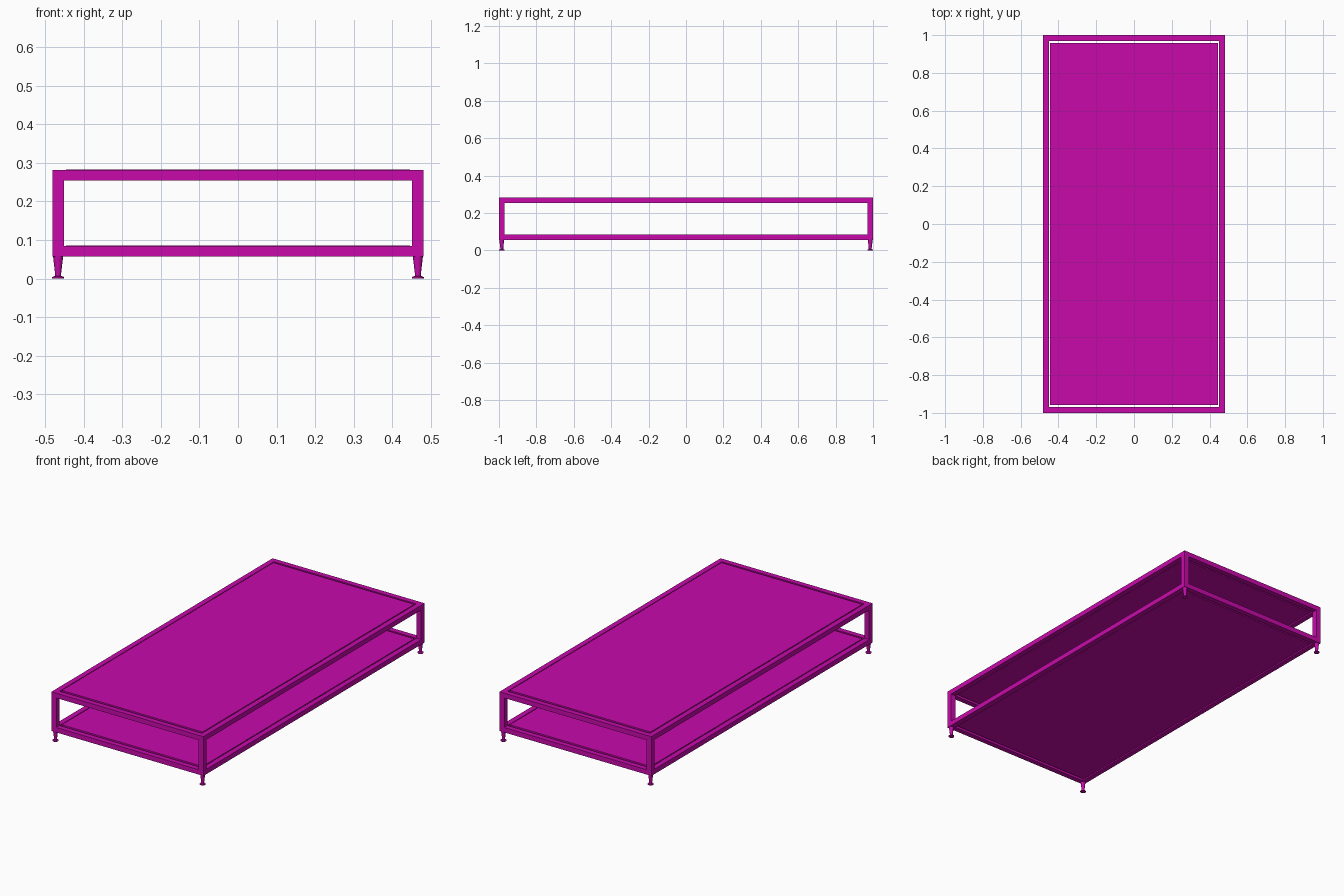
import bpy
import bmesh
import math

old = bpy.data.objects.get("Cube")
if old:
    bpy.data.objects.remove(old, do_unlink=True)

# Overall dimensions
HX, HY, HEIGHT = 0.481, 1.0, 0.282
TUBE, RAIL_H = 0.03, 0.028
FRAME_Z = 0.057
LEVELS = {"lower": FRAME_Z, "upper": HEIGHT - RAIL_H}

magenta = bpy.data.materials.new("magenta")
magenta.use_nodes = True
colour = (0.58, 0.003, 0.41, 1)
magenta.diffuse_color = colour
magenta.node_tree.nodes["Principled BSDF"].inputs["Base Color"].default_value = colour


def add_object(name, bm):
    mesh = bpy.data.meshes.new(name)
    bm.to_mesh(mesh)
    bm.free()
    mesh.materials.append(magenta)
    obj = bpy.data.objects.new(name, mesh)
    bpy.context.collection.objects.link(obj)
    return obj


def box(name, centre, size):
    bm = bmesh.new()
    bmesh.ops.create_cube(bm, size=1)
    bmesh.ops.scale(bm, vec=size, verts=bm.verts)
    bmesh.ops.translate(bm, vec=centre, verts=bm.verts)
    return add_object(name, bm)


def turned(name, profile, centre, sides=16):
    """Revolve a closed radius/height profile around the vertical axis."""
    bm = bmesh.new()
    verts = [bm.verts.new((r, 0, z)) for r, z in profile]
    edges = [bm.edges.new(pair) for pair in zip(verts, verts[1:])]
    bmesh.ops.spin(bm, geom=verts + edges, cent=(0, 0, 0), axis=(0, 0, 1),
                   angle=math.tau, steps=sides)
    bmesh.ops.remove_doubles(bm, verts=bm.verts, dist=0.0001)
    bmesh.ops.recalc_face_normals(bm, faces=bm.faces)
    bmesh.ops.translate(bm, vec=centre, verts=bm.verts)
    obj = add_object(name, bm)
    bpy.ops.object.select_all(action="DESELECT")
    obj.select_set(True)
    bpy.context.view_layer.objects.active = obj
    bpy.ops.object.shade_smooth_by_angle(angle=math.radians(30))
    return obj


SIDES = {"left": 1, "right": -1}
ENDS = {"front": -1, "back": 1}
post_x, post_y = HX - TUBE / 2, HY - TUBE / 2

# Rails and panels of the two levels
for level, z in LEVELS.items():
    mid = z + RAIL_H / 2
    for side, sx in SIDES.items():
        box(f"{level}_{side}_rail", (sx * post_x, 0, mid),
            (TUBE, 2 * (HY - TUBE), RAIL_H))
    for end, sy in ENDS.items():
        box(f"{level}_{end}_rail", (0, sy * post_y, mid),
            (2 * (HX - TUBE), TUBE, RAIL_H))
    # Panel stands slightly proud, with narrow gaps around it
    box(f"{level}_panel", (0, 0, mid + 0.002), (0.892, 1.914, RAIL_H - 0.002))

# Corner posts with tapered feet on round pads
FOOT = [(0, FRAME_Z), (0.013, FRAME_Z), (0.008, 0.014), (0.008, 0.007),
        (0.0155, 0.004), (0.0155, 0), (0, 0)]
for end, sy in ENDS.items():
    for side, sx in SIDES.items():
        x, y = sx * post_x, sy * post_y
        box(f"{end}_{side}_post", (x, y, (FRAME_Z + HEIGHT) / 2),
            (TUBE, TUBE, HEIGHT - FRAME_Z))
        turned(f"{end}_{side}_foot", FOOT, (x, y, 0))
